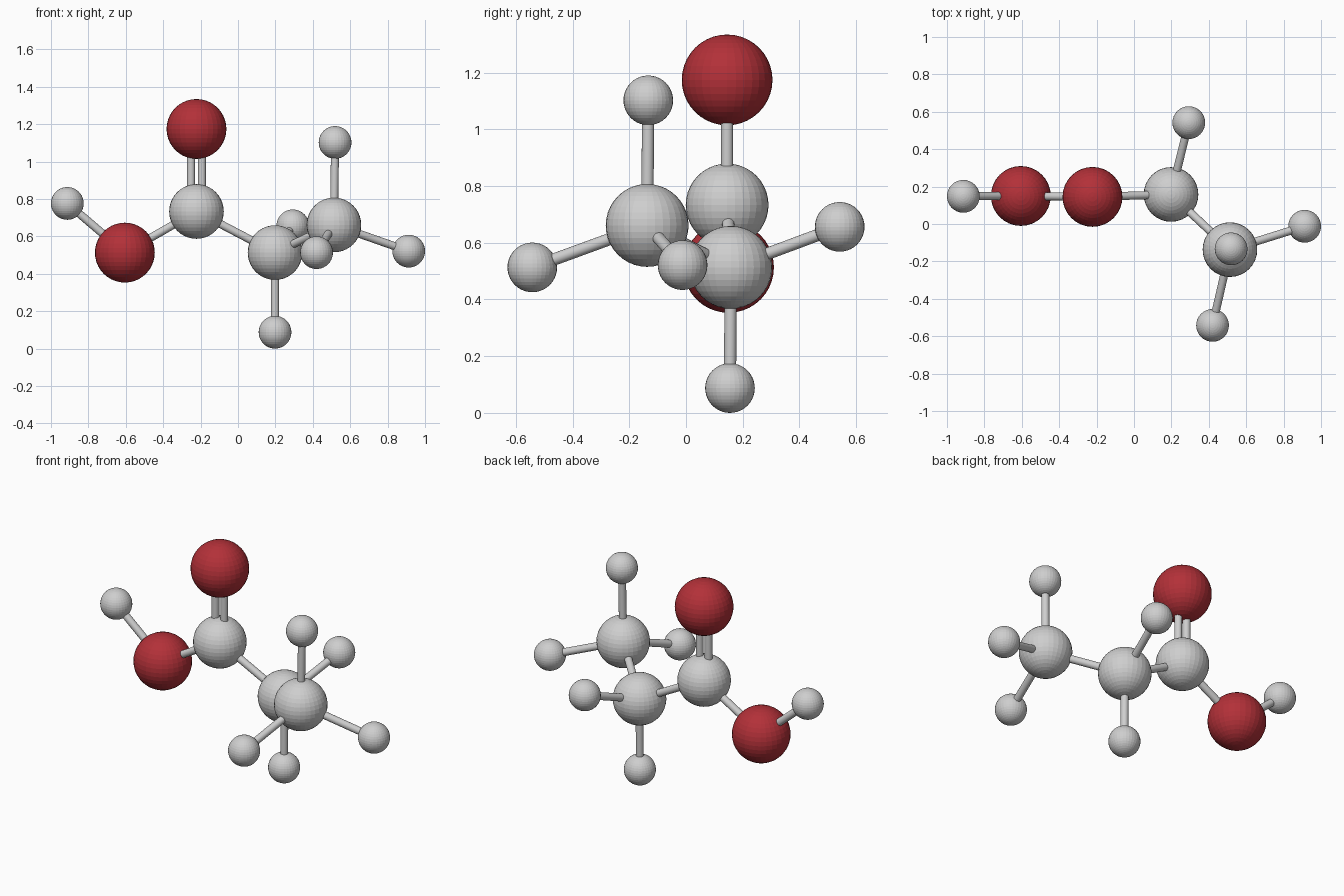
import bpy
from mathutils import Vector

if "Cube" in bpy.data.objects:
    bpy.data.objects.remove(bpy.data.objects["Cube"])


def material(name, rgb):
    m = bpy.data.materials.new(name)
    m.diffuse_color = (*rgb, 1)
    m.use_nodes = True
    m.node_tree.nodes["Principled BSDF"].inputs["Base Color"].default_value = m.diffuse_color
    return m


GREY = material("light grey", (0.62, 0.62, 0.62))
RED = material("dark red", (0.45, 0.03, 0.04))

# Radius and colour of each kind of ball
KINDS = {"oxygen": (0.16, RED), "carbon": (0.146, GREY), "hydrogen": (0.0875, GREY)}

# Balls: name -> (kind, position)
ATOMS = {
    "oxygen_top": ("oxygen", (-0.222, 0.145, 1.174)),
    "oxygen_side": ("oxygen", (-0.605, 0.15, 0.513)),
    "carbon_acid": ("carbon", (-0.222, 0.145, 0.733)),
    "carbon_middle": ("carbon", (0.198, 0.158, 0.513)),
    "carbon_end": ("carbon", (0.513, -0.137, 0.661)),
    "hydrogen_acid": ("hydrogen", (-0.9125, 0.148, 0.776)),
    "hydrogen_middle_low": ("hydrogen", (0.198, 0.155, 0.0875)),
    "hydrogen_middle_back": ("hydrogen", (0.293, 0.542, 0.656)),
    "hydrogen_end_top": ("hydrogen", (0.519, -0.133, 1.102)),
    "hydrogen_end_right": ("hydrogen", (0.9125, -0.012, 0.521)),
    "hydrogen_end_front": ("hydrogen", (0.42, -0.542, 0.513)),
}

# Bonds: (ball, ball, sideways offsets of the rods along x)
BONDS = [
    ("carbon_acid", "oxygen_top", (-0.029, 0.029)),
    ("carbon_acid", "oxygen_side", (0,)),
    ("carbon_acid", "carbon_middle", (0,)),
    ("carbon_middle", "carbon_end", (0,)),
    ("oxygen_side", "hydrogen_acid", (0,)),
    ("carbon_middle", "hydrogen_middle_low", (0,)),
    ("carbon_middle", "hydrogen_middle_back", (0,)),
    ("carbon_end", "hydrogen_end_top", (0,)),
    ("carbon_end", "hydrogen_end_right", (0,)),
    ("carbon_end", "hydrogen_end_front", (0,)),
]


def finish(name, mat):
    ob = bpy.context.object
    ob.name = name
    ob.data.materials.append(mat)
    return ob


# Atom balls
for name, (kind, pos) in ATOMS.items():
    radius, mat = KINDS[kind]
    bpy.ops.mesh.primitive_uv_sphere_add(segments=32, ring_count=20, radius=radius, location=pos)
    finish(name + "_ball", mat)

# Bond rods
for a, b, offsets in BONDS:
    p, q = Vector(ATOMS[a][1]), Vector(ATOMS[b][1])
    for dx in offsets:
        bpy.ops.mesh.primitive_cylinder_add(
            vertices=20, radius=0.0215, depth=(q - p).length,
            location=(p + q) / 2 + Vector((dx, 0, 0)),
            rotation=(q - p).to_track_quat('Z', 'Y').to_euler())
        finish(f"bond_{a}_to_{b}", GREY)
        bpy.ops.object.shade_smooth_by_angle()
